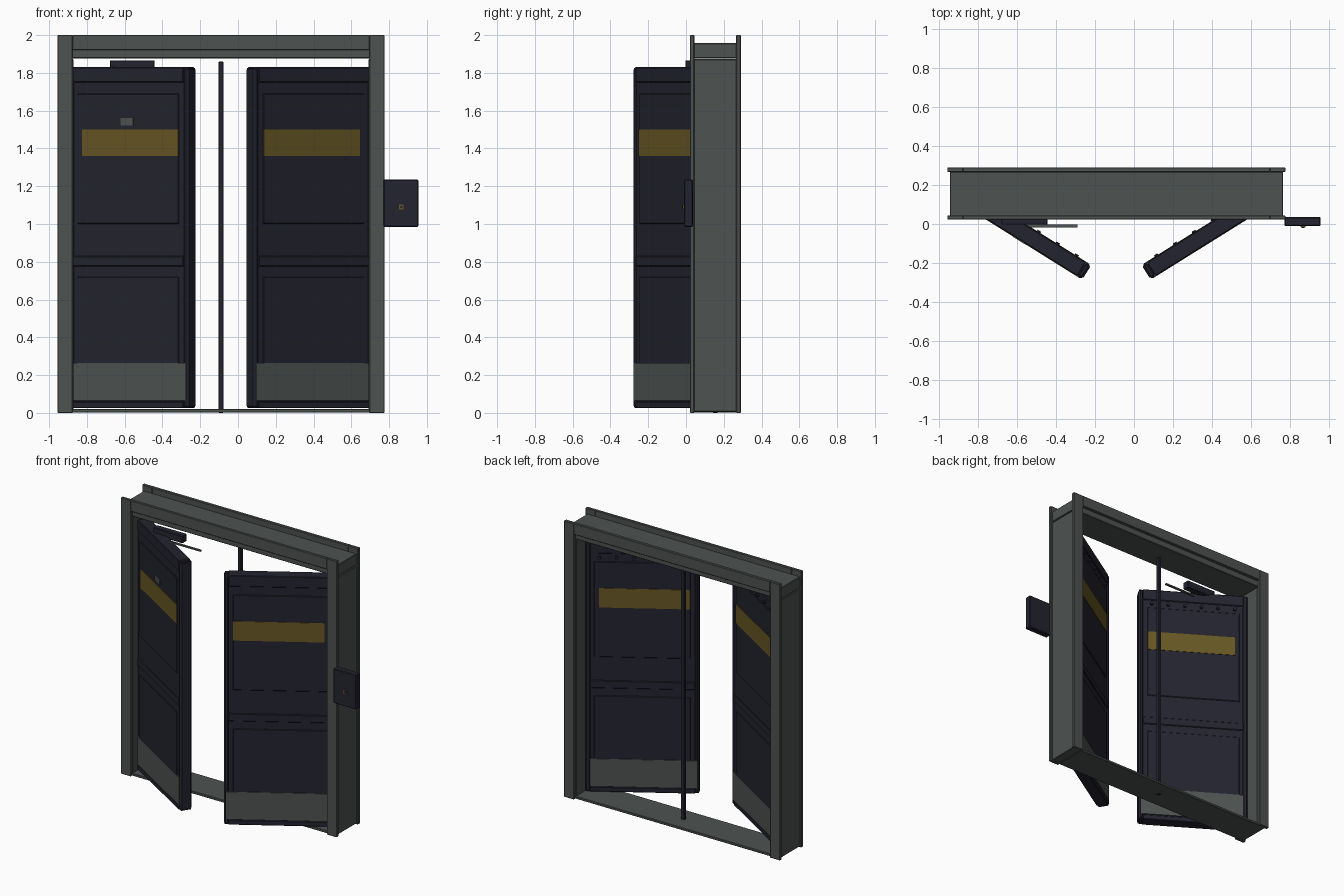
import bpy, math

if "Cube" in bpy.data.objects:
    bpy.data.objects.remove(bpy.data.objects["Cube"])

CX = -0.09                       # centre line of the doorway
SWING = math.radians(32)         # how far the leaves stand open
PIVOT = (-0.878, 0.15)           # left leaf hinge axis


def material(name, rgb):
    m = bpy.data.materials.new(name)
    m.diffuse_color = (*rgb, 1)
    m.use_nodes = True
    m.node_tree.nodes["Principled BSDF"].inputs["Base Color"].default_value = m.diffuse_color
    return m


GREY = material("frame grey", (0.075, 0.085, 0.081))
DARK = material("dark navy", (0.017, 0.017, 0.029))
GOLD = material("dull yellow", (0.135, 0.095, 0.017))


def finish(o, name, mat, bevel=0):
    o.name = name
    o.data.materials.append(mat)
    if bevel:
        b = o.modifiers.new("bevel", 'BEVEL')
        b.width = bevel
        b.segments = 1
    return o


def box(name, x, y, z, mat, bevel=0.0):
    """Box from (min, max) ranges."""
    bpy.ops.mesh.primitive_cube_add(size=1)
    o = bpy.context.object
    r = (x, y, z)
    for v in o.data.vertices:
        v.co = [(a + b) / 2 + c * (b - a) for (a, b), c in zip(r, v.co)]
    return finish(o, name, mat, bevel)


def cyl(name, loc, r, depth, mat, sides=10):
    """Short cylinder along y."""
    bpy.ops.mesh.primitive_cylinder_add(vertices=sides, radius=r, depth=depth,
                                        rotation=(math.pi / 2, 0, 0))
    o = bpy.context.object
    bpy.ops.object.transform_apply(rotation=True)
    for v in o.data.vertices:
        v.co = [a + b for a, b in zip(v.co, loc)]
    return finish(o, name, mat)


def sym(x, s):
    """Mirror a left-hand x range to the right when s is -1."""
    return x if s == 1 else (2 * CX - x[1], 2 * CX - x[0])


# Frame: jambs, head, threshold and casings on both faces
for s, side in ((1, "left"), (-1, "right")):
    box(f"jamb_{side}", sym((-0.943, -0.871), s), (0.04, 0.268), (0.005, 1.873), GREY, 0.004)
    for face, y in (("front", (0.022, 0.044)), ("back", (0.266, 0.29))):
        box(f"casing_{face}_{side}", sym((-0.955, -0.875), s), y, (0, 2), GREY, 0.003)
box("frame_head", (-0.943, 0.763), (0.04, 0.268), (1.877, 1.958), GREY, 0.004)
for face, y in (("front", (0.022, 0.044)), ("back", (0.266, 0.29))):
    box(f"casing_{face}_head", (-0.876, 0.696), y, (1.92, 2), GREY, 0.003)
box("threshold", (-0.88, 0.70), (0.035, 0.275), (0.002, 0.02), GREY, 0.003)

# Centre post
box("centre_post", (CX - 0.0125, CX + 0.0125), (0.143, 0.168), (0.0, 1.86), DARK, 0.002)


# Door leaves, built closed along +x from the hinge and then swung forward
def leaf(s, side):
    parts = []

    def add(name, u, v, z, mat, bevel=0):
        u = u if s == 1 else (-u[1], -u[0])
        parts.append(box(f"{name}_{side}", u, v, z, mat, bevel))

    add("leaf_core", (0.004, 0.746), (-0.035, 0.035), (0.028, 1.827), DARK)
    t = (-0.0425, 0.0425)
    # stiles and rails
    add("hinge_stile", (0, 0.035), t, (0.025, 1.83), DARK, 0.008)
    add("lock_stile", (0.715, 0.75), t, (0.025, 1.83), DARK, 0.012)
    for n, z in (("bottom", (0.025, 0.06)), ("middle", (0.775, 0.83)), ("top", (1.75, 1.83))):
        add(f"{n}_rail", (0.03, 0.72), (-0.0415, 0.0415), z, DARK, 0.004)
    # raised panels
    add("upper_panel", (0.055, 0.69), (-0.040, 0.040), (1.0, 1.69), DARK, 0.004)
    add("lower_panel", (0.055, 0.69), (-0.040, 0.040), (0.13, 0.72), DARK, 0.004)
    # stripes and kick plates on both faces
    for n, d in (("front", -1), ("back", 1)):
        def skin(a, b):
            return tuple(sorted((d * a, d * b)))
        add(f"stripe_{n}", (0.088, 0.688), skin(0.038, 0.043), (1.36, 1.5), GOLD)
        add(f"kick_plate_{n}", (0.03, 0.735), skin(0.037, 0.0445), (0.065, 0.265), GREY)
    # bolt heads along the top of the back face
    for i in range(6):
        parts.append(cyl(f"bolt_{side}_{i}", (s * (0.09 + 0.114 * i), 0.042, 1.72),
                         0.011, 0.02, DARK))
    if s == 1:
        add("small_plate", (0.33, 0.408), (-0.046, -0.038), (1.522, 1.562), GREY)
    for o in parts:
        o.location = (PIVOT[0] if s == 1 else 2 * CX - PIVOT[0], PIVOT[1], 0)
        o.rotation_euler = (0, 0, -s * SWING)


leaf(1, "left")
leaf(-1, "right")

# Door closer under the head
box("closer_body", (-0.678, -0.442), (-0.003, 0.045), (1.813, 1.866), DARK, 0.003)
box("closer_arm", (-0.60, -0.29), (-0.017, -0.003), (1.799, 1.809), GREY)

# Wall lock box with key switch
box("lock_box", (0.77, 0.955), (-0.01, 0.036), (0.985, 1.235), DARK, 0.005)
box("key_switch", (0.853, 0.877), (-0.015, -0.008), (1.077, 1.103), GOLD)
cyl("key_barrel", (0.865, -0.014, 1.09), 0.007, 0.012, DARK)
